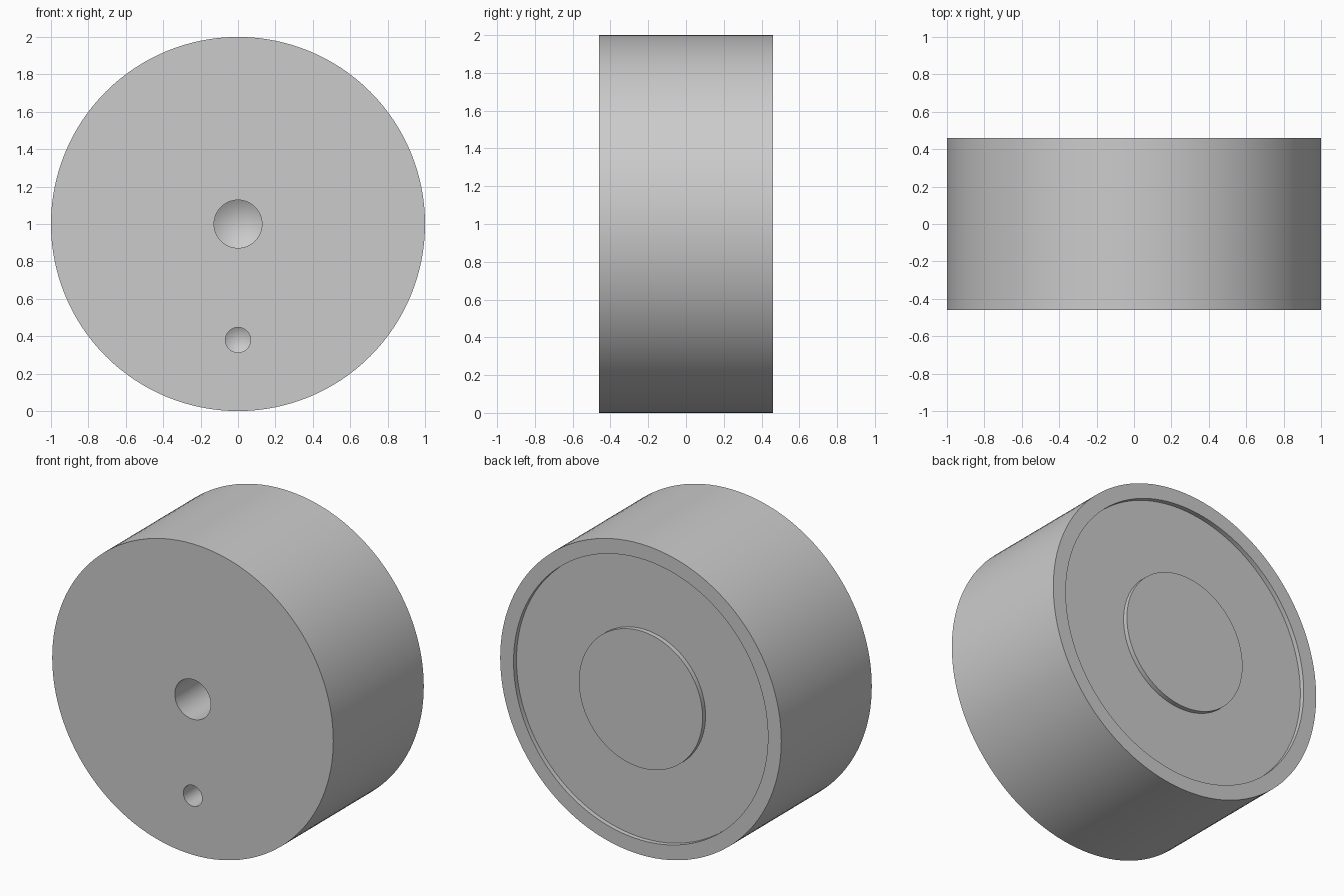
import bpy
import bmesh
from math import pi, tan, radians

cube = bpy.data.objects.get("Cube")
if cube:
    bpy.data.objects.remove(cube, do_unlink=True)

HALF = 0.46          # half the thickness along y
RECESS = 0.03        # depth of the ring recess in the back


def flat_material(name, colour):
    mat = bpy.data.materials.new(name)
    mat.use_nodes = True
    mat.diffuse_color = colour
    mat.node_tree.nodes["Principled BSDF"].inputs["Base Color"].default_value = colour
    return mat


def lathe(name, profile, z, steps):
    """Turn (radius, y) points about a y-parallel axis at height z and cap the ends."""
    bm = bmesh.new()
    verts = [bm.verts.new((r, y, 0)) for r, y in profile]
    edges = [bm.edges.new(pair) for pair in zip(verts, verts[1:])]
    bmesh.ops.spin(bm, geom=verts + edges, cent=(0, 0, 0), axis=(0, 1, 0),
                   angle=2 * pi, steps=steps)
    bmesh.ops.remove_doubles(bm, verts=bm.verts, dist=1e-5)
    bmesh.ops.holes_fill(bm, edges=bm.edges, sides=0)
    bmesh.ops.recalc_face_normals(bm, faces=bm.faces)
    mesh = bpy.data.meshes.new(name)
    bm.to_mesh(mesh)
    bm.free()
    obj = bpy.data.objects.new(name, mesh)
    obj.location.z = z
    bpy.context.collection.objects.link(obj)
    return obj


def drill(body, radius, depth, z):
    """Cut a blind hole with a conical bottom into the front."""
    tip = radius / tan(radians(59))
    cutter = lathe("drill_cutter",
                   [(radius, -HALF - 0.1), (radius, -HALF + depth),
                    (0, -HALF + depth + tip)], z, 64)
    cutter.hide_render = True
    bpy.context.view_layer.update()
    mod = body.modifiers.new("Hole", 'BOOLEAN')
    mod.operation = 'DIFFERENCE'
    mod.solver = 'EXACT'
    mod.object = cutter
    bpy.ops.object.modifier_apply(modifier=mod.name)
    bpy.data.objects.remove(cutter, do_unlink=True)


# Round body with a raised rim and a central boss on the back
floor = HALF - RECESS
body = lathe("round_body",
             [(1, -HALF), (1, HALF), (0.905, HALF), (0.905, floor),
              (0.44, floor), (0.44, HALF)], 1, 128)
body.data.materials.append(flat_material("light_grey", (0.6, 0.6, 0.6, 1)))

bpy.ops.object.select_all(action='DESELECT')
bpy.context.view_layer.objects.active = body
body.select_set(True)

# Shaft hole in the middle and a smaller locating hole below it
drill(body, 0.128, 0.5, 1)
drill(body, 0.067, 0.35, 0.38)

bpy.ops.object.shade_smooth_by_angle(angle=radians(30))
